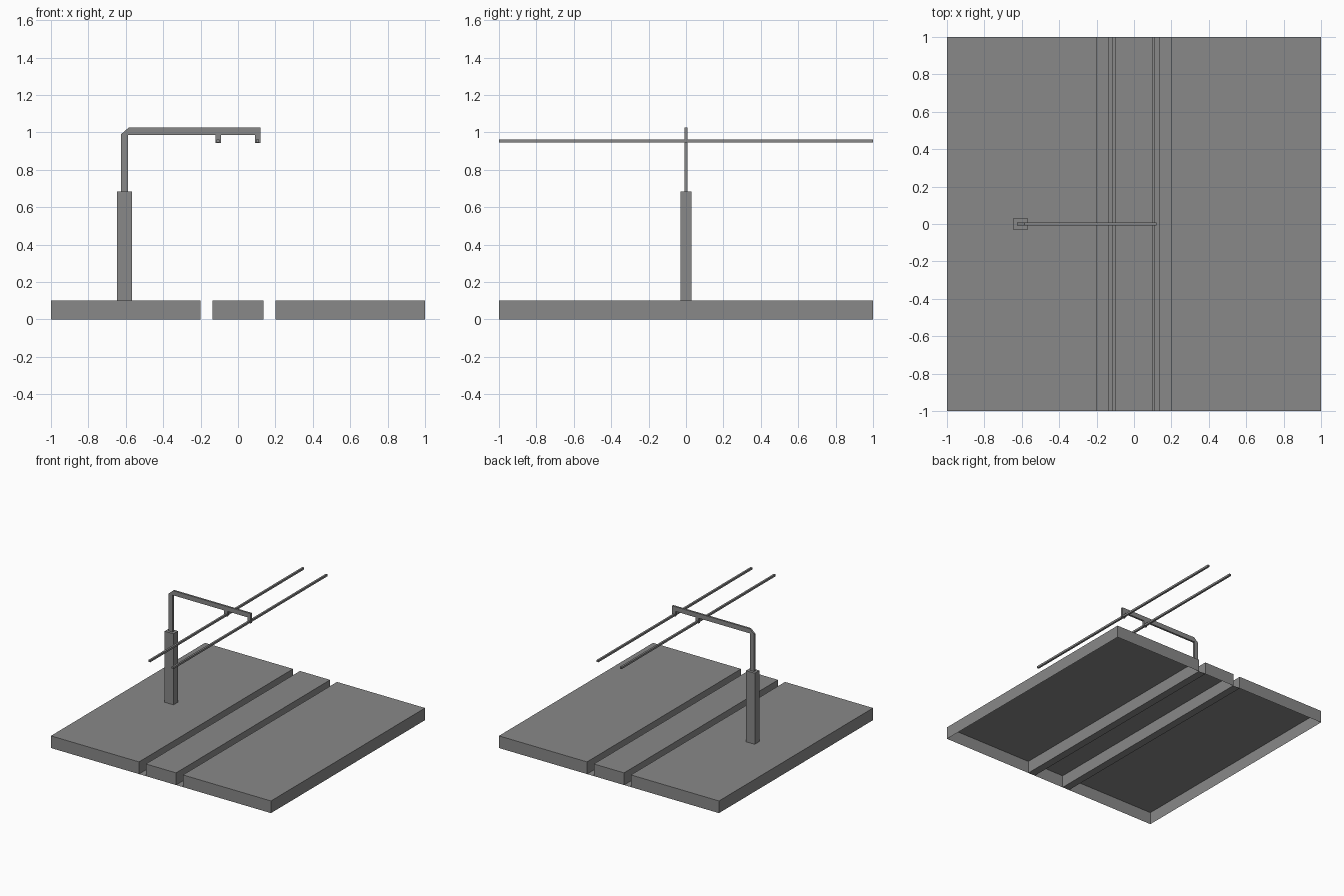
import bpy
import bmesh

cube = bpy.data.objects.get("Cube")
if cube:
    bpy.data.objects.remove(cube, do_unlink=True)

grey = bpy.data.materials.new("mid_grey")
grey.use_nodes = True
colour = (0.25, 0.25, 0.25, 1)
grey.diffuse_color = colour
grey.node_tree.nodes["Principled BSDF"].inputs["Base Color"].default_value = colour


def finish(bm, name):
    mesh = bpy.data.meshes.new(name)
    bm.to_mesh(mesh)
    bm.free()
    mesh.materials.append(grey)
    obj = bpy.data.objects.new(name, mesh)
    bpy.context.collection.objects.link(obj)
    return obj


def box(name, x0, x1, y, z0, z1, open_faces=""):
    """Box symmetric in y; open_faces may leave out the bottom or the top."""
    bm = bmesh.new()
    bmesh.ops.create_cube(bm, size=1)
    for v in bm.verts:
        v.co.x = x1 if v.co.x > 0 else x0
        v.co.y = y if v.co.y > 0 else -y
        v.co.z = z1 if v.co.z > 0 else z0
    bm.normal_update()
    drop = [f for f in bm.faces
            if ("bottom" in open_faces and f.normal.z < -0.9)
            or ("top" in open_faces and f.normal.z > 0.9)]
    bmesh.ops.delete(bm, geom=drop, context="FACES")
    return finish(bm, name)


def plate(name, profile, half_depth):
    """Extrude an x-z outline through y."""
    bm = bmesh.new()
    face = bm.faces.new([bm.verts.new((x, -half_depth, z)) for x, z in profile])
    ext = bmesh.ops.extrude_face_region(bm, geom=[face], use_keep_orig=True)
    for v in ext["geom"]:
        if isinstance(v, bmesh.types.BMVert):
            v.co.y = half_depth
    bmesh.ops.recalc_face_normals(bm, faces=bm.faces)
    return finish(bm, name)


def floor_strip(name, x0, x1):
    bm = bmesh.new()
    corners = ((x0, -1), (x1, -1), (x1, 1), (x0, 1))
    bm.faces.new([bm.verts.new((x, y, 0)) for x, y in corners])
    return finish(bm, name)


# Ground slabs, hollow underneath, with sunken rail grooves between them
slab_top = 0.1
gap_in, gap_out = 0.137, 0.2
box("right_slab", -1, -gap_out, 1, 0, slab_top, "bottom")
box("middle_slab", -gap_in, gap_in, 1, 0, slab_top, "bottom")
box("left_slab", gap_out, 1, 1, 0, slab_top, "bottom")
floor_strip("right_groove_floor", -gap_out, -gap_in)
floor_strip("left_groove_floor", gap_in, gap_out)

# Post standing on the right slab
box("post", -0.646, -0.566, 0.03, slab_top, 0.684, "bottom")

# Bent arm with a chamfered elbow
plate("arm", [(-0.625, 0.684), (-0.588, 0.684), (-0.588, 0.987), (0.12, 0.987),
              (0.12, 1.025), (-0.585, 1.025), (-0.625, 0.99)], 0.008)

# Hangers and the overhead wires they carry
for side, x in (("right", -0.106), ("left", 0.105)):
    box(side + "_hanger", x - 0.015, x + 0.015, 0.008, 0.944, 0.987, "top")
    box(side + "_wire", x - 0.008, x + 0.008, 1, 0.945, 0.961)
